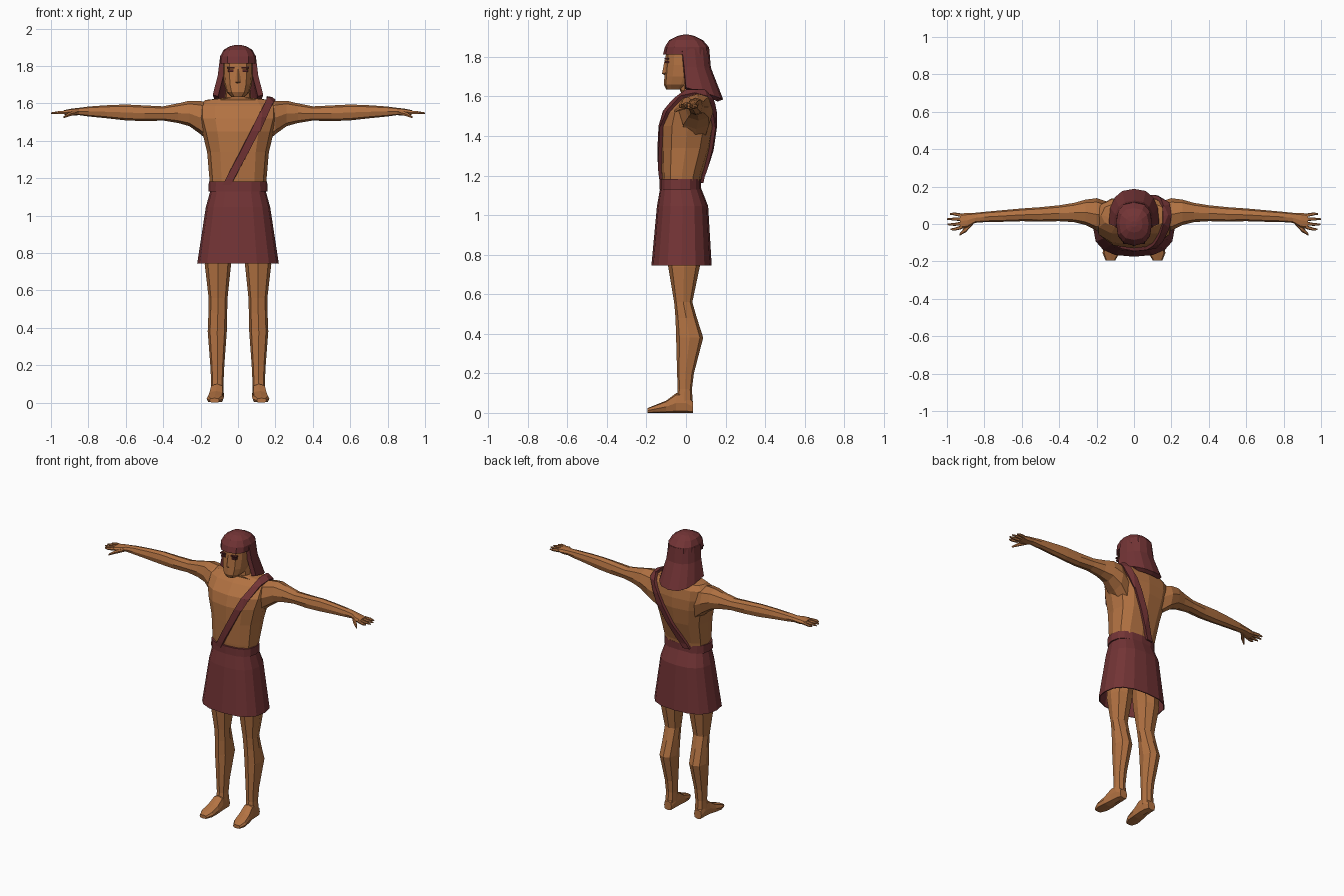
import bpy, bmesh
from math import sin, cos, pi, copysign
from mathutils import Vector

if "Cube" in bpy.data.objects:
    bpy.data.objects.remove(bpy.data.objects["Cube"])


def material(name, rgb):
    m = bpy.data.materials.new(name)
    m.diffuse_color = (*rgb, 1)
    m.use_nodes = True
    m.node_tree.nodes["Principled BSDF"].inputs["Base Color"].default_value = m.diffuse_color
    return m


SKIN = material("skin", (0.45, 0.17, 0.055))
CLOTH = material("cloth", (0.17, 0.034, 0.036))
DARK = material("eye_dark", (0.1, 0.02, 0.02))


def finish(name, bm, mat, mirror=False, thick=0, offset=-1):
    bmesh.ops.recalc_face_normals(bm, faces=bm.faces)
    me = bpy.data.meshes.new(name)
    bm.to_mesh(me)
    bm.free()
    me.materials.append(mat)
    ob = bpy.data.objects.new(name, me)
    bpy.context.collection.objects.link(ob)
    if thick:
        s = ob.modifiers.new("thickness", "SOLIDIFY")
        s.thickness, s.offset = thick, offset
    if mirror:
        ob.modifiers.new("mirror", "MIRROR")
    return ob


def loft_bm(rings, axis="z", n=12, p=0.8, caps=True):
    """Rings are (position on axis, a0, a1, b0, b1) bounds of a rounded section."""
    bm = bmesh.new()
    rows = []
    for t, a0, a1, b0, b1 in rings:
        row = []
        for i in range(n):
            c, s = cos(2 * pi * i / n), sin(2 * pi * i / n)
            a = (a0 + a1) / 2 + (a1 - a0) / 2 * copysign(abs(c) ** p, c)
            b = (b0 + b1) / 2 + (b1 - b0) / 2 * copysign(abs(s) ** p, s)
            row.append(bm.verts.new({"z": (a, b, t), "x": (t, a, b), "y": (a, t, b)}[axis]))
        rows.append(row)
    for r, q in zip(rows, rows[1:]):
        for i in range(n):
            j = (i + 1) % n
            bm.faces.new((r[i], r[j], q[j], q[i]))
    if caps:
        bm.faces.new(rows[0])
        bm.faces.new(rows[-1])
    return bm


def sym(rings):
    return [(z, -w, w, f, b) for z, w, f, b in rings]


def box(name, lo, hi, mat, mirror=False):
    bm = bmesh.new()
    bmesh.ops.create_cube(bm, size=1)
    for v in bm.verts:
        v.co = [(l + h) / 2 + c * (h - l) for l, h, c in zip(lo, hi, v.co)]
    return finish(name, bm, mat, mirror)


# Torso and neck
TORSO = sym([(1.12, .145, -.115, .068), (1.2, .153, -.122, .08), (1.34, .165, -.128, .125),
             (1.45, .192, -.13, .148), (1.52, .212, -.112, .15), (1.585, .212, -.06, .14),
             (1.618, .175, -.025, .12), (1.63, .07, -.03, .075), (1.72, .06, -.03, .075)])
finish("torso", loft_bm(TORSO), SKIN)

# Shoulder strap: a slanted slice of the torso surface, thickened outward
bm = loft_bm(TORSO)
nor, mid = Vector((.891, 0, -.455)), Vector((-.05, 0, 1.18))
for co, no in ((mid + nor * .02, nor), (mid - nor * .02, -nor), (Vector((0, 0, 1.165)), Vector((0, 0, -1)))):
    bmesh.ops.bisect_plane(bm, geom=bm.verts[:] + bm.edges[:] + bm.faces[:],
                           plane_co=co, plane_no=no, clear_outer=True)
finish("shoulder_strap", bm, CLOTH, thick=.02, offset=.8)

# Arms
ARM = [(.13, -.03, .115, 1.37, 1.6), (.2, -.035, .138, 1.435, 1.612), (.26, -.005, .13, 1.478, 1.614),
       (.32, .01, .113, 1.495, 1.6), (.4, .015, .1, 1.508, 1.584), (.5, .013, .09, 1.505, 1.589),
       (.6, .015, .083, 1.509, 1.594), (.7, .012, .074, 1.52, 1.59), (.8, .01, .065, 1.53, 1.583),
       (.85, .006, .06, 1.537, 1.576), (.89, -.02, .06, 1.534, 1.572), (.93, -.026, .055, 1.54, 1.564)]
finish("arm", loft_bm(ARM, "x", 8), SKIN, True)

# Fingers and thumbs
for i, (y, tip) in enumerate([(.046, .985), (.025, 1.0), (.003, .998), (-.017, .98)]):
    y2 = y * 1.3 - .006
    finish(f"finger_{i + 1}", loft_bm([(.92, y - .01, y + .01, 1.541, 1.563),
                                      (.96, y2 - .008, y2 + .008, 1.541, 1.559),
                                      (tip, y2 - .004, y2 + .004, 1.544, 1.552)], "x", 6), SKIN, True)
finish("thumb", loft_bm([(.86, -.003, .025, 1.54, 1.565), (.9, -.045, -.012, 1.53, 1.555),
                         (.932, -.062, -.05, 1.52, 1.532)], "x", 6), SKIN, True)

# Legs and feet
LEG = [(1.0, .015, .15, -.1, .085), (.74, .037, .178, -.09, .07), (.56, .056, .157, -.06, .032),
       (.48, .058, .158, -.053, .055), (.38, .06, .162, -.05, .087), (.2, .073, .148, -.045, .04),
       (.12, .077, .144, -.042, .03), (.05, .077, .146, -.05, .034)]
finish("leg", loft_bm(LEG, "z", 8), SKIN, True)
FOOT = [(.035, .085, .14, 0, .06), (0, .078, .146, 0, .1), (-.05, .076, .15, 0, .1),
        (-.1, .075, .16, 0, .062), (-.155, .078, .168, 0, .04), (-.195, .1, .152, 0, .024)]
finish("foot", loft_bm(FOOT, "y", 8, .6), SKIN, True)

# Skirt and belt
SKIRT = sym([(.745, .218, -.175, .13), (1.045, .172, -.147, .112), (1.14, .146, -.13, .075)])
finish("skirt", loft_bm(SKIRT, n=16, caps=False), CLOTH, thick=.006)
finish("belt", loft_bm(sym([(1.13, .158, -.133, .077), (1.182, .156, -.133, .077)]), n=16), CLOTH)

# Head, nose, eyes and brows
HEAD = sym([(1.635, .035, -.1, .02), (1.66, .06, -.112, .06), (1.7, .074, -.109, .085),
            (1.76, .08, -.105, .1), (1.85, .08, -.1, .1)])
finish("head", loft_bm(HEAD), SKIN)
finish("nose", loft_bm(sym([(1.705, .013, -.105, -.09), (1.715, .016, -.121, -.09),
                            (1.785, .008, -.108, -.09)]), n=4, p=1), SKIN)
box("eye", (.024, -.106, 1.768), (.054, -.085, 1.78), DARK, True)
box("brow", (.02, -.108, 1.787), (.06, -.085, 1.794), DARK, True)

# Headcloth crown with brow band
CROWN = sym([(1.812, .096, -.116, .12), (1.85, .096, -.107, .115), (1.885, .078, -.085, .085),
             (1.905, .045, -.045, .045), (1.912, .015, -.015, .015)])
finish("headcloth_crown", loft_bm(CROWN), CLOTH)

# Headcloth drape: open arc behind the face, lower and wider at the back
bm = bmesh.new()
rows = []
for z0, z1, w, y0, y1 in [(1.84, 1.845, .097, -.02, .117), (1.75, 1.745, .108, -.01, .126),
                          (1.645, 1.585, .135, 0, .188)]:
    rows.append([])
    for i in range(9):
        c, s = cos(pi * i / 8), sin(pi * i / 8)
        rows[-1].append(bm.verts.new((w * copysign(abs(c) ** .8, c), y0 + (y1 - y0) * abs(s) ** .8,
                                      z0 + (z1 - z0) * s)))
for r, q in zip(rows, rows[1:]):
    for i in range(8):
        bm.faces.new((r[i], r[i + 1], q[i + 1], q[i]))
drape = finish("headcloth_drape", bm, CLOTH, thick=.03)
# Make the cloth thicken toward the head
outer = drape.data.polygons[3]
if outer.normal.dot(Vector((outer.center.x, outer.center.y, 0))) < 0:
    drape.data.flip_normals()
